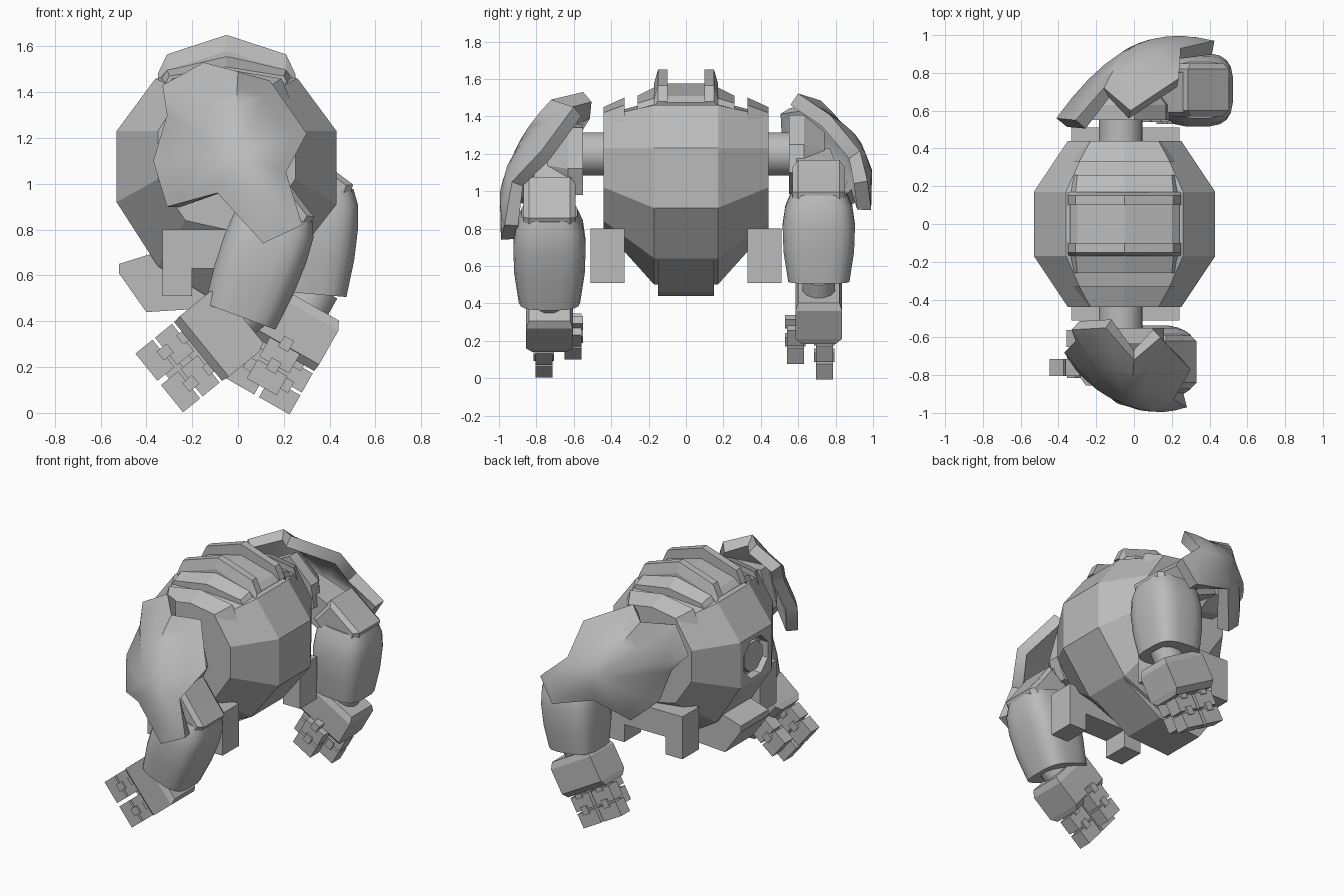
import bpy, bmesh, math
from mathutils import Vector, Matrix

if "Cube" in bpy.data.objects:
    bpy.data.objects.remove(bpy.data.objects["Cube"])

grey = bpy.data.materials.new("plain_grey")
grey.use_nodes = True
tone = (0.5, 0.5, 0.5, 1)
grey.diffuse_color = tone
grey.node_tree.nodes["Principled BSDF"].inputs["Base Color"].default_value = tone


def finish(name, bm, smooth=None, recalc=True):
    if recalc:
        bmesh.ops.recalc_face_normals(bm, faces=bm.faces)
    mesh = bpy.data.meshes.new(name)
    bm.to_mesh(mesh)
    bm.free()
    mesh.materials.append(grey)
    ob = bpy.data.objects.new(name, mesh)
    bpy.context.collection.objects.link(ob)
    if smooth:
        bpy.ops.object.select_all(action='DESELECT')
        bpy.context.view_layer.objects.active = ob
        ob.select_set(True)
        bpy.ops.object.shade_smooth_by_angle(angle=math.radians(smooth))
    return ob


def loft(name, rings, smooth=None):
    """Skin a list of equal-length point rings and cap both ends."""
    bm = bmesh.new()
    loops = [[bm.verts.new(p) for p in ring] for ring in rings]
    for a, b in zip(loops, loops[1:]):
        for i in range(len(a)):
            j = (i + 1) % len(a)
            bm.faces.new((a[i], a[j], b[j], b[i]))
    bm.faces.new(loops[0])
    bm.faces.new(loops[-1][::-1])
    return finish(name, bm, smooth)


def slab(name, sections):
    """Loft of x-z outlines placed at given y."""
    return loft(name, [[(x, y, z) for x, z in pts] for y, pts in sections])


def frame(a, b, s):
    """Axes at point a, pointing to b in the x-z plane; second axis faces outward."""
    d = (Vector(b) - Vector(a)).normalized()
    across, out = Vector((-d.z, 0, d.x)), Vector((0, s, 0))
    return lambda u, v, w: Vector(a) + across * u + out * v + d * w


def beam(name, put, sections, sides=4, power=1, smooth=None):
    """Section list of (distance, half width, half depth); box or rounded."""
    rings = []
    for w, hu, hv in sections:
        ring = []
        for i in range(sides):
            t = math.tau * (i + 0.5) / sides
            c, q = math.cos(t), math.sin(t)
            if sides == 4:
                c, q = math.copysign(1, c), math.copysign(1, q)
            else:
                c = math.copysign(abs(c) ** power, c)
                q = math.copysign(abs(q) ** power, q)
            ring.append(put(hu * c, hv * q, w))
        rings.append(ring)
    return loft(name, rings, smooth)


def block(name, put, u, v, w):
    return loft(name, [[put(x, y, z) for x, y in
                        ((u[0], v[0]), (u[1], v[0]), (u[1], v[1]), (u[0], v[1]))] for z in w])


# Torso: large middle band tapering to smaller flat sides
band = [(-.36, 1.46), (-.53, 1.23), (-.53, .92), (-.35, .64), (-.12, .5),
        (.22, .64), (.43, .91), (.43, 1.23), (.26, 1.46), (-.05, 1.48)]
flank = [(-.24, 1.4), (-.35, 1.23), (-.35, 1.02), (-.23, .84), (-.05, .8),
         (.13, .84), (.25, 1.02), (.25, 1.23), (.14, 1.4), (-.05, 1.41)]
torso = slab("torso", [(-.44, flank), (-.17, band), (.17, band), (.44, flank)])

# Octagonal socket in the torso face
bm = bmesh.new()
turn = Matrix.Translation((-.53, 0, 1.07)) @ Matrix.Rotation(math.pi / 2, 4, 'Y') \
    @ Matrix.Rotation(math.pi / 8, 4, 'Z')
bmesh.ops.create_cone(bm, cap_ends=True, segments=8, radius1=.14, radius2=.14, depth=.12, matrix=turn)
cutter = finish("socket_cutter", bm)
cut = torso.modifiers.new("socket", 'BOOLEAN')
cut.operation, cut.object, cut.solver = 'DIFFERENCE', cutter, 'EXACT'
bpy.context.view_layer.objects.active = torso
bpy.ops.object.modifier_apply(modifier="socket")
bpy.data.objects.remove(cutter)
bm = bmesh.new()
bmesh.ops.create_cone(bm, cap_ends=True, segments=8, radius1=.105, radius2=.105, depth=.04,
                      matrix=Matrix.Translation((.04, 0, 0)) @ turn)
finish("socket_core", bm)


# Arched ribs over the back
def arch(peak, half, drop, base):
    return [(-.05 - half - .04, peak - base), (-.05 - half, peak - drop), (-.05, peak),
            (-.05 + half, peak - drop), (-.05 + half + .04, peak - base)]


slab("rib_centre", [(-.11, arch(1.575, .25, .065, .1)), (.11, arch(1.575, .25, .065, .1))])
for s, side in ((-1, "right"), (1, "left")):
    slab("rib_inner_" + side, [(s * .1, arch(1.65, .26, .085, .17)), (s * .15, arch(1.65, .26, .085, .17)),
                               (s * .17, arch(1.58, .26, .085, .13))])
    slab("rib_middle_" + side, [(s * .16, arch(1.56, .26, .06, .12)), (s * .26, arch(1.51, .25, .04, .12))])
    slab("rib_outer_" + side, [(s * .33, arch(1.5, .24, .04, .14)), (s * .44, arch(1.45, .18, .03, .12))])
    # Hip bracket with two feet
    hip = [(-.33, .51), (-.2, .51), (-.2, .63), (.11, .63), (.11, .51), (.24, .51), (.24, .8), (-.33, .8)]
    slab("hip_bracket_" + side, [(s * .33, hip), (s * .51, hip)])

# Wedge under the torso
wedge = [(-.52, .65), (-.52, .61), (-.4, .44), (-.08, .46), (.22, .64), (-.2, .75)]
slab("pelvis_wedge", [(-.15, wedge), (.15, wedge)])

# Shoulder shield outline: x, outward distance, z
SHIELD = [(-.15, .55, 1.53), (-.33, .56, 1.43), (-.31, .62, 1.3), (-.37, .68, 1.1), (-.31, .77, .9),
          (-.09, .95, .96), (.11, .99, .74), (.28, .97, .82), (.21, .93, 1.05), (.3, .77, 1.22),
          (.14, .6, 1.45), (0, .72, 1.49)]
# Elbow outline in forearm space: across, along
ELBOW = [(.15, -.03), (.07, -.08), (-.08, -.18), (-.2, -.02), (-.08, .1), (.13, .1)]
PIVOT = Vector((-.07, 0, 1.2))


def dome(x, z):
    """Outward distance of the shield's curved skin."""
    return .99 - 1.5 * (x - .08) ** 2 - .85 * max(0, z - .95) ** 2


def arm(side, s, swing, yc, elbow, wrist, palm_at, tips):
    spin = Matrix.Rotation(-swing, 3, 'Y')

    def swung(x, y, z):
        return spin @ (Vector((x, s * y, z)) - PIVOT) + PIVOT

    # Curved shield
    bm = bmesh.new()
    mid = Vector((-.02, dome(-.02, 1.12), 1.12))
    rims = []
    for f in (0, .2, .4, .6, .8):
        ring = []
        for p in SHIELD:
            q = Vector(p).lerp(mid, f)
            q.y = dome(q.x, q.z) + (p[1] - dome(p[0], p[2])) * (1 - f) ** 2
            ring.append(bm.verts.new(swung(*q)))
        rims.append(ring)
    hub = bm.verts.new(swung(*mid))
    n = len(SHIELD)
    for i in range(n):
        j = (i + 1) % n
        for a, b in zip(rims, rims[1:]):
            bm.faces.new((a[i], a[j], b[j], b[i]))
        bm.faces.new((rims[-1][i], rims[-1][j], hub))
    bm.normal_update()
    if sum(f.normal.y * f.calc_area() for f in bm.faces) * s < 0:
        bmesh.ops.reverse_faces(bm, faces=bm.faces)
    shield = finish("shoulder_shield_" + side, bm, 50, recalc=False)
    shell = shield.modifiers.new("thickness", 'SOLIDIFY')
    shell.thickness, shell.offset = .075, -1
    crisp = shield.modifiers.new("crisp_rim", 'EDGE_SPLIT')
    crisp.split_angle = math.radians(50)

    # Shoulder axle and block
    bm = bmesh.new()
    bmesh.ops.create_cone(bm, cap_ends=True, segments=24, radius1=.115, radius2=.115, depth=.24,
                          matrix=Matrix.Translation((-.07, s * .5, 1.2)) @ Matrix.Rotation(math.pi / 2, 4, 'X'))
    finish("shoulder_axle_" + side, bm, 40)
    outline = ((-.25, 1.1), (-.12, .98), (.1, .98), (.16, 1.12), (.1, 1.34), (-.18, 1.36))
    loft("shoulder_block_" + side, [[swung(-.04 + (x + .04) * k, y, 1.16 + (z - 1.16) * k) for x, z in outline]
                                    for y, k in ((.55, 1), (.63, 1), (.74, .6))])

    # Upper arm, elbow and forearm
    joint, hand = Vector((elbow[0], s * yc, elbow[1])), Vector((wrist[0], s * yc, wrist[1]))
    start = swung(-.02, yc - .03, 1.1)
    beam("upper_arm_" + side, frame(start, joint, s), [(0, .1, .09), ((joint - start).length, .1, .12)])
    put = frame(joint, hand, s)
    span = (hand - joint).length
    loft("elbow_cap_" + side, [[put(u * k, v, w * k) for u, w in ELBOW]
                               for v, k in ((-.14, .8), (-.11, 1), (.11, 1), (.14, .8))])
    beam("forearm_" + side, put, [(-.01, .155, .15), (.06, .182, .18), (span * .35, .19, .195),
                                  (span * .65, .185, .19), (span, .165, .165)], 20, .6, 35)

    # Hand: wrist, palm, two fingers and a thumb of two segments each
    base = Vector((palm_at[0], s * yc, palm_at[1]))
    put = frame(base, Vector((tips[0], s * yc, tips[1])), s)
    beam("wrist_" + side, put, [(-.1, .1, .09), (.04, .1, .09)], 12, 1, 35)
    beam("palm_" + side, put, [(-.02, .15, .11), (.02, .17, .125), (.19, .17, .125), (.225, .165, .09)])
    digits = [("finger_a", -.165, -.012, .03, .225), ("finger_b", .012, .165, .03, .225),
              ("thumb", -.075, .075, -.125, .18)]
    for label, u0, u1, v, w in digits:
        um = (u0 + u1) / 2
        for k in range(2):
            w0 = w + k * .11
            block(f"{label}_{side}_{k + 1}", put, (u0, u1), (v - .045, v + .045), (w0 + .012, w0 + .108))
            block(f"{label}_hinge_{side}_{k + 1}", put, (um - .025, um + .025), (v - .055, v + .055),
                  (w0 - .025, w0 + .03))


arm("right", -1, 0, .73, (.18, .88), (.01, .42), (0, .41), (-.32, .15))
arm("left", 1, math.radians(31), .71, (.35, .98), (.31, .52), (.3, .46), (.09, .09))
